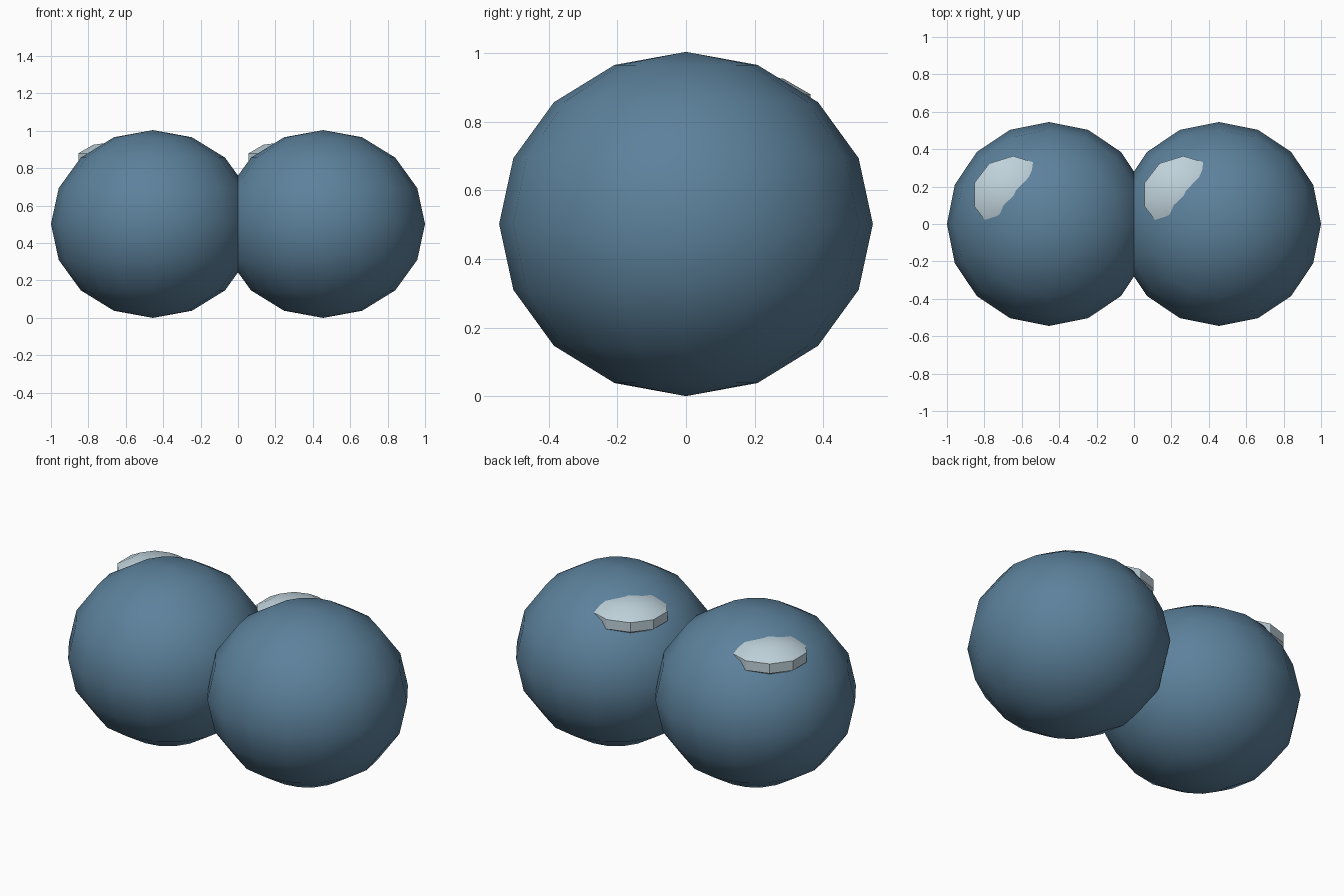
import bpy
import math

if "Cube" in bpy.data.objects:
    bpy.data.objects.remove(bpy.data.objects["Cube"])


def material(name, color):
    m = bpy.data.materials.new(name)
    m.diffuse_color = color
    m.use_nodes = True
    m.node_tree.nodes["Principled BSDF"].inputs["Base Color"].default_value = m.diffuse_color
    return m


blue = material("blue", (0.107, 0.22, 0.33, 1))
pale = material("pale", (0.52, 0.64, 0.70, 1))


def ellipsoid(name, segments, rings, center, radii, mat):
    bpy.ops.mesh.primitive_uv_sphere_add(
        segments=segments, ring_count=rings, radius=1, location=center)
    ob = bpy.context.object
    ob.name = name
    ob.scale = radii
    bpy.ops.object.transform_apply(location=False, rotation=False, scale=True)
    ob.data.materials.append(mat)
    bpy.ops.object.shade_smooth_by_angle(angle=math.radians(30))
    return ob


for side, x in (("left", -0.455), ("right", 0.455)):
    # big faceted eyeball, slightly flattened
    ellipsoid(side + "_eye", 16, 8, (x, 0, 0.502), (0.545, 0.545, 0.502), blue)
    # shallow glint half sunk in the upper back, same side on both eyes
    ellipsoid(side + "_glint", 10, 5, (x - 0.191, 0.157, 0.852),
              (0.229, 0.217, 0.091), pale)
